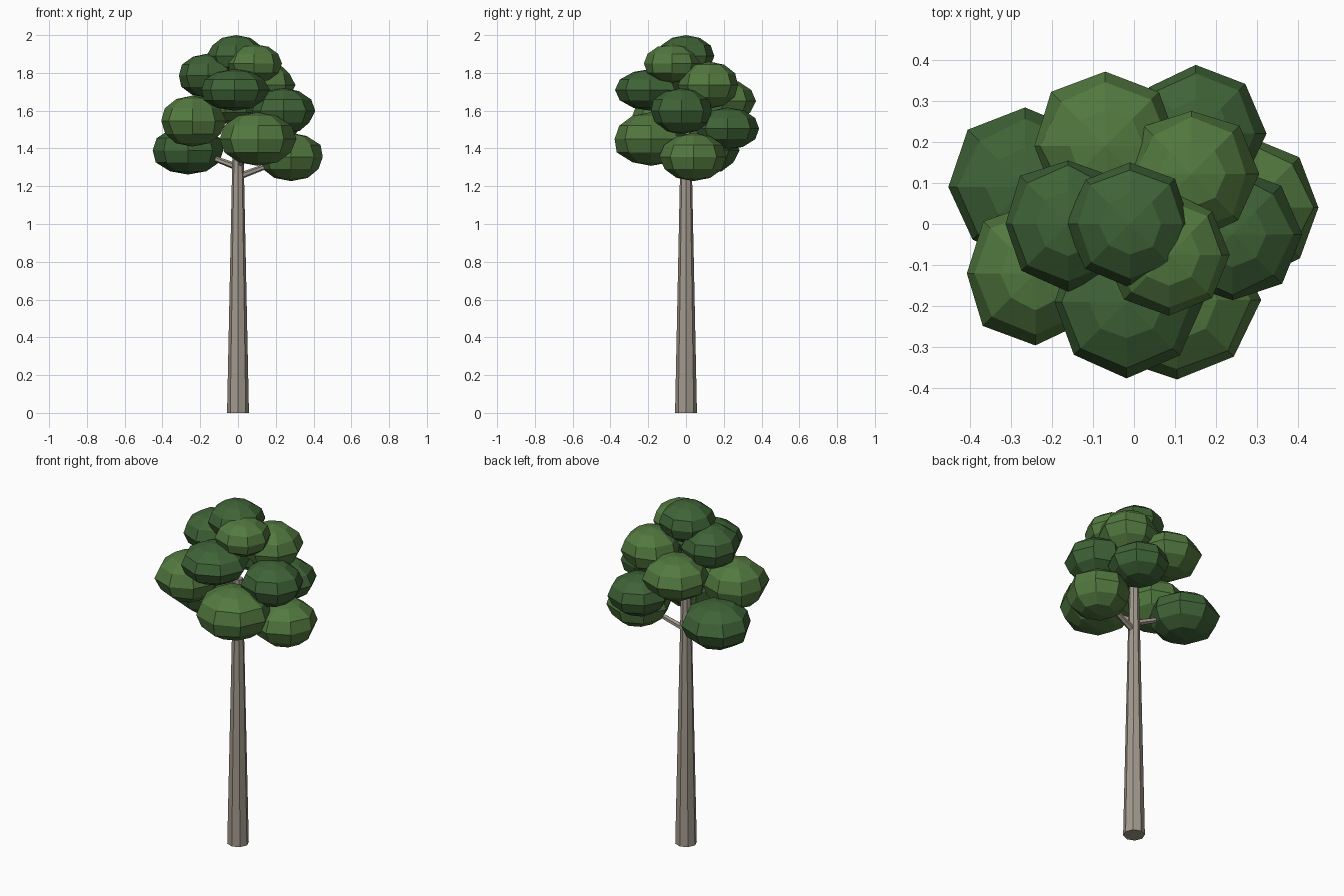
import bpy, bmesh, math, random
from mathutils import Vector, Matrix

if "Cube" in bpy.data.objects:
    bpy.data.objects.remove(bpy.data.objects["Cube"])

random.seed(4)


def material(name, color):
    m = bpy.data.materials.new(name)
    m.diffuse_color = (*color, 1)
    m.use_nodes = True
    m.node_tree.nodes["Principled BSDF"].inputs["Base Color"].default_value = m.diffuse_color
    return m


bark = material("bark", (0.36, 0.32, 0.27))
light_leaf = material("light_leaf", (0.085, 0.19, 0.05))
dark_leaf = material("dark_leaf", (0.05, 0.125, 0.038))


def finish(name, bm, mat):
    mesh = bpy.data.meshes.new(name)
    bm.to_mesh(mesh)
    bm.free()
    mesh.materials.append(mat)
    obj = bpy.data.objects.new(name, mesh)
    bpy.context.collection.objects.link(obj)
    return obj


def limb(name, start, end, r1, r2, sides):
    """Tapered faceted cylinder from start to end."""
    start, end = Vector(start), Vector(end)
    d = end - start
    rot = Matrix.Identity(4)
    if d.xy.length > 1e-6:
        rot = d.to_track_quat('Z', 'Y').to_matrix().to_4x4()
    bm = bmesh.new()
    bmesh.ops.create_cone(bm, cap_ends=True, segments=sides, radius1=r1, radius2=r2,
                          depth=d.length,
                          matrix=Matrix.Translation((start + end) / 2) @ rot)
    finish(name, bm, bark)


def leaf_clump(name, center, r, rz, mat):
    """Squashed low-poly sphere with slightly uneven corners."""
    bm = bmesh.new()
    bmesh.ops.create_uvsphere(bm, u_segments=8, v_segments=6, radius=1)
    for v in bm.verts:
        k = random.uniform(0.95, 1.04)
        v.co = Vector(center) + Vector((v.co.x * r * k, v.co.y * r * k, v.co.z * rz))
    finish(name, bm, mat)


# Trunk and branches
limb("trunk", (0, 0, 0), (0, 0, 1.55), 0.058, 0.026, 8)
limb("branch_right", (0, 0, 1.25), (0.24, 0.04, 1.34), 0.018, 0.012, 6)
limb("branch_left", (0, 0, 1.30), (-0.24, 0.08, 1.39), 0.018, 0.012, 6)
limb("branch_front", (0, 0, 1.31), (0.09, -0.16, 1.42), 0.018, 0.012, 6)

# Crown: centre, horizontal radius, vertical radius, tone
clumps = [
    ((-0.01, 0, 1.89), 0.152, 0.11, dark_leaf),
    ((-0.16, 0, 1.785), 0.16, 0.117, dark_leaf),
    ((0.085, -0.075, 1.85), 0.155, 0.102, light_leaf),
    ((-0.018, -0.19, 1.71), 0.18, 0.11, dark_leaf),
    ((0.14, 0.122, 1.735), 0.16, 0.125, light_leaf),
    ((0.24, -0.025, 1.598), 0.166, 0.122, dark_leaf),
    ((-0.24, -0.12, 1.545), 0.175, 0.135, light_leaf),
    ((-0.265, 0.09, 1.39), 0.19, 0.128, dark_leaf),
    ((0.105, -0.185, 1.45), 0.202, 0.142, light_leaf),
    ((0.28, 0.04, 1.355), 0.175, 0.128, light_leaf),
    ((0.15, 0.22, 1.505), 0.166, 0.112, dark_leaf),
    ((-0.07, 0.19, 1.65), 0.18, 0.12, light_leaf),
]
for i, (c, r, rz, mat) in enumerate(clumps, 1):
    leaf_clump(f"leaf_clump_{i}", c, r, rz, mat)
